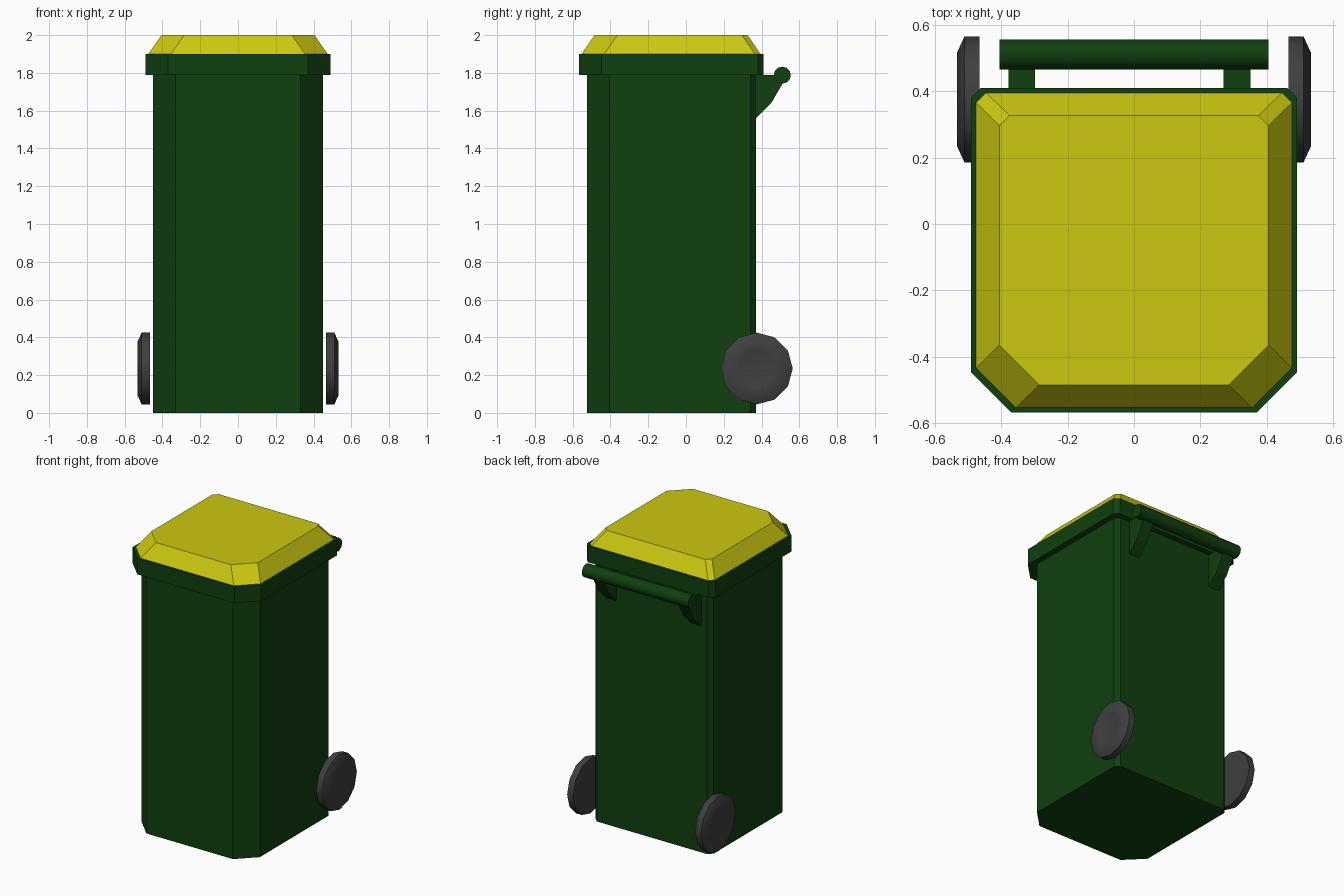
import bpy, bmesh, math

if "Cube" in bpy.data.objects:
    bpy.data.objects.remove(bpy.data.objects["Cube"])


def material(name, rgb):
    m = bpy.data.materials.new(name)
    m.diffuse_color = (*rgb, 1)
    m.use_nodes = True
    m.node_tree.nodes["Principled BSDF"].inputs["Base Color"].default_value = m.diffuse_color
    return m


GREEN = material("dark_green", (0.005, 0.05, 0.005))
YELLOW = material("yellow", (0.6, 0.58, 0.005))
RUBBER = material("rubber", (0.05, 0.05, 0.05))


def loft(name, rings, mat, smooth=None):
    """Skin a stack of equal-length point rings and cap both ends."""
    bm = bmesh.new()
    loops = [[bm.verts.new(p) for p in ring] for ring in rings]
    for a, b in zip(loops, loops[1:]):
        for i in range(len(a)):
            j = (i + 1) % len(a)
            bm.faces.new((a[i], a[j], b[j], b[i]))
    bm.faces.new(loops[0])
    bm.faces.new(loops[-1])
    bmesh.ops.recalc_face_normals(bm, faces=bm.faces)
    me = bpy.data.meshes.new(name)
    bm.to_mesh(me)
    bm.free()
    me.materials.append(mat)
    ob = bpy.data.objects.new(name, me)
    bpy.context.collection.objects.link(ob)
    if smooth:
        bpy.ops.object.select_all(action='DESELECT')
        ob.select_set(True)
        bpy.context.view_layer.objects.active = ob
        bpy.ops.object.shade_smooth_by_angle(angle=math.radians(smooth))
    return ob


def outline(hx, y0, y1, z, front=0.12, back=0.03):
    """Rectangle with large front and small back corner cuts."""
    half = [(hx - front, y0), (hx, y0 + front), (hx, y1 - back), (hx - back, y1)]
    pts = half + [(-x, y) for x, y in reversed(half)]
    return [(x, y, z) for x, y in pts]


def circle_x(x, y, z, r, n):
    return [(x, y + r * math.cos(2 * math.pi * i / n),
             z + r * math.sin(2 * math.pi * i / n)) for i in range(n)]


# Body, rim and sloped lid
loft("bin_body", [outline(0.45, -0.525, 0.371, z) for z in (0, 1.8)], GREEN)
loft("rim", [outline(0.49, -0.567, 0.41, z) for z in (1.79, 1.9)], GREEN)
loft("lid", [outline(0.475, -0.553, 0.395, 1.9),
             outline(0.405, -0.484, 0.326, 2.0)], YELLOW)

# Handle bar with two brackets
loft("handle_bar", [circle_x(x, 0.51, 1.788, 0.045, 12) for x in (-0.405, 0.405)],
     GREEN, 40)
bracket = [(0.36, 1.79), (0.51, 1.79), (0.515, 1.75), (0.45, 1.638), (0.371, 1.56), (0.36, 1.56)]
for side, x in (("left", -0.378), ("right", 0.27)):
    loft("handle_bracket_" + side,
         [[(x + d, y, z) for y, z in bracket] for d in (0, 0.08)], GREEN)

# Wheels: flat inner face, bevelled tread, slightly dished hub
wheel_profile = [(0.465, 0.19), (0.51, 0.19), (0.533, 0.14), (0.527, 0.10), (0.52, 0.05)]
for side, s in (("left", -1), ("right", 1)):
    loft("wheel_" + side,
         [circle_x(s * x, 0.375, 0.235, r, 12) for x, r in wheel_profile], RUBBER, 40)
